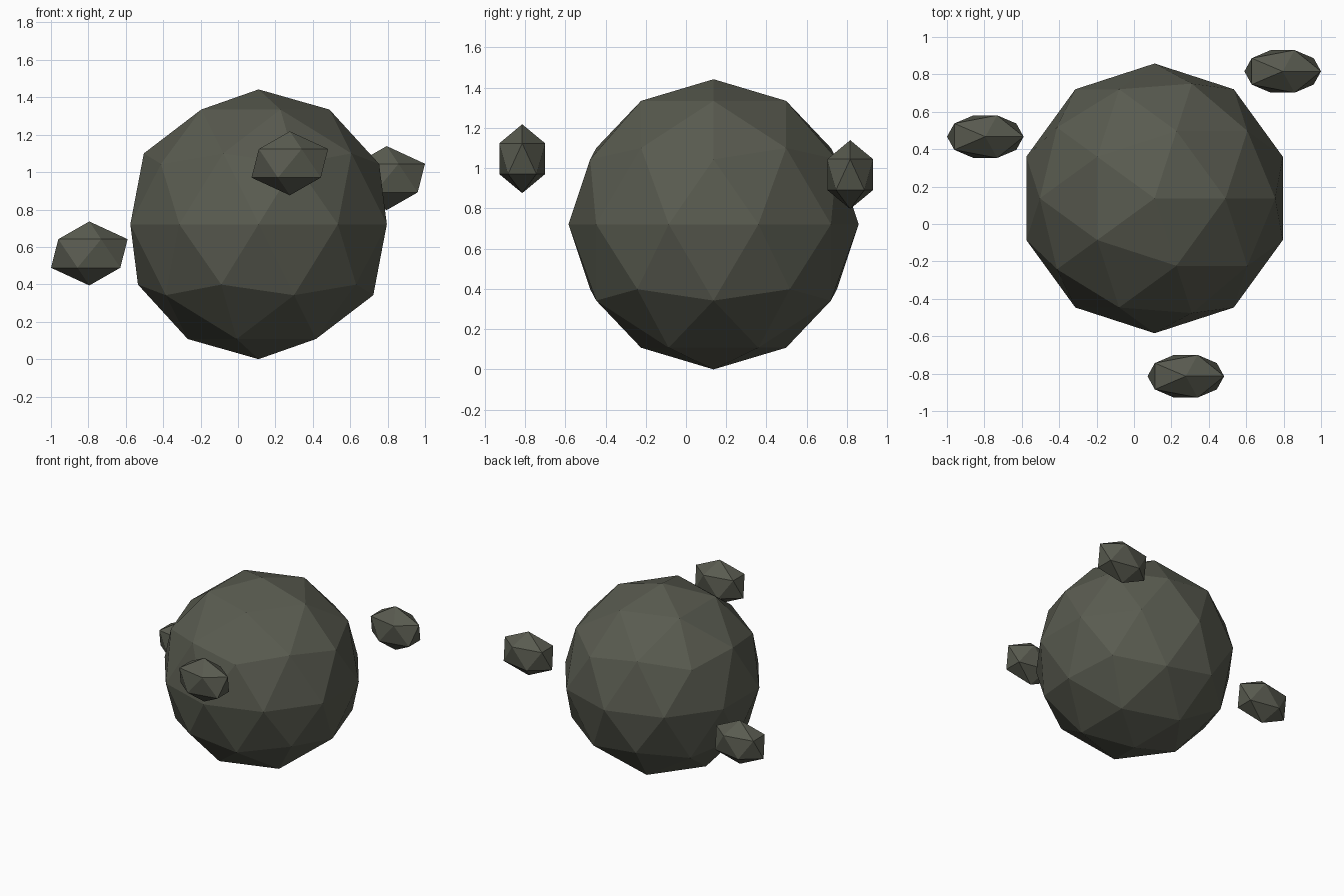
import bpy

if "Cube" in bpy.data.objects:
    bpy.data.objects.remove(bpy.data.objects["Cube"])

stone = bpy.data.materials.new("dark_stone")
stone.diffuse_color = (0.10, 0.105, 0.08, 1)
stone.use_nodes = True
stone.node_tree.nodes["Principled BSDF"].inputs["Base Color"].default_value = stone.diffuse_color


def rock(name, subdivisions, centre, scale):
    """Flat-faceted stretched icosphere."""
    bpy.ops.mesh.primitive_ico_sphere_add(
        subdivisions=subdivisions, radius=1, location=centre)
    obj = bpy.context.object
    obj.name = name
    obj.scale = scale
    bpy.ops.object.transform_apply(location=False, rotation=False, scale=True)
    obj.data.materials.append(stone)
    return obj


# Main boulder
rock("boulder", 2, (0.11, 0.137, 0.721), (0.721, 0.721, 0.721))

# Three small rocks floating around it
for i, centre in enumerate([(-0.795, 0.467, 0.565),
                            (0.277, -0.814, 1.047),
                            (0.795, 0.816, 0.968)], 1):
    rock(f"small_rock_{i}", 1, centre, (0.229, 0.134, 0.171))
